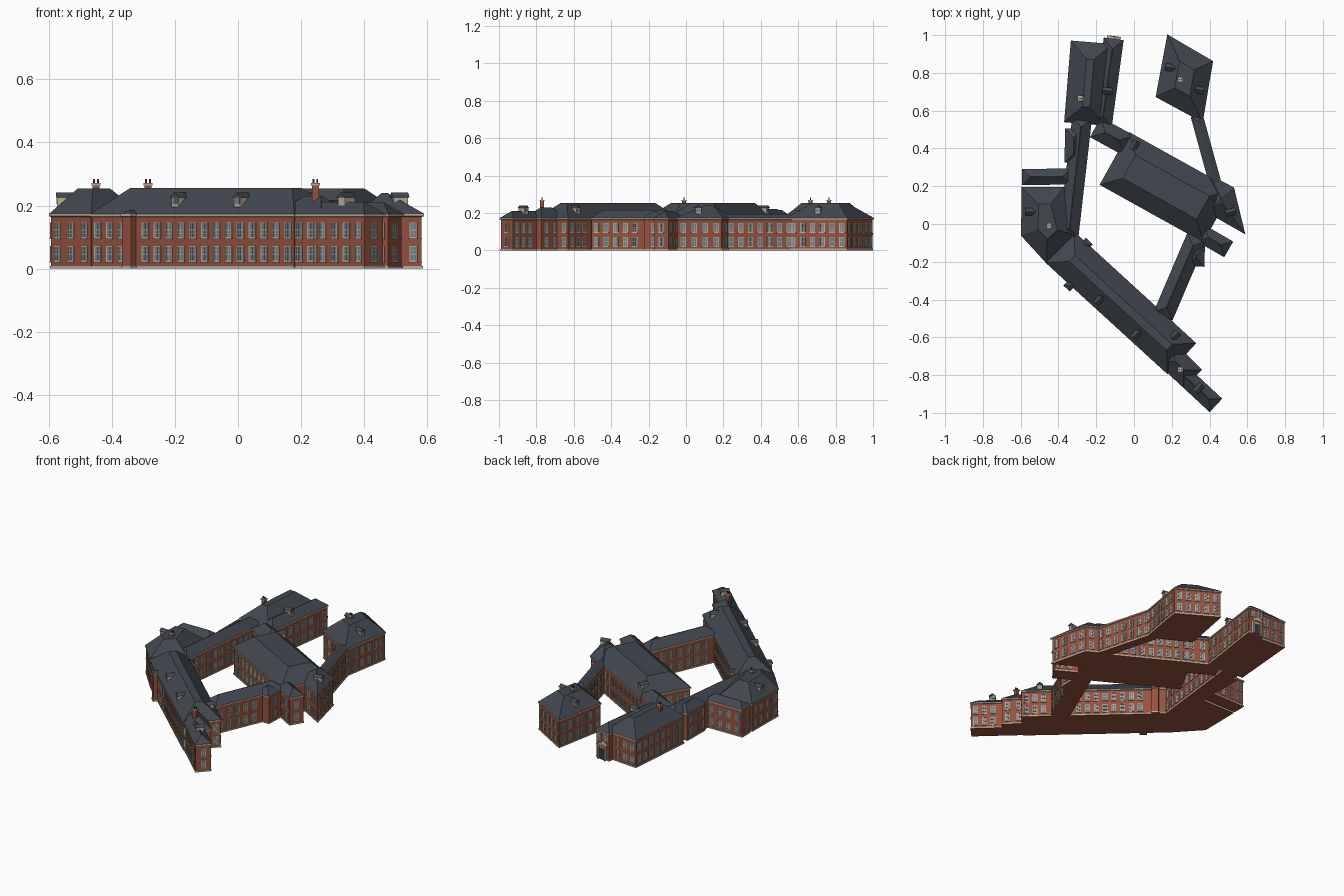
import bpy, bmesh
from math import atan2, pi
from mathutils import Vector, Matrix

if "Cube" in bpy.data.objects:
    bpy.data.objects.remove(bpy.data.objects["Cube"])

def material(name, rgb):
    m = bpy.data.materials.new(name)
    m.diffuse_color = (*rgb, 1)
    m.use_nodes = True
    m.node_tree.nodes["Principled BSDF"].inputs["Base Color"].default_value = m.diffuse_color
    return m

BRICK = material("brick", (0.30, 0.085, 0.05))
SLATE = material("slate", (0.055, 0.065, 0.08))
STONE = material("stone", (0.50, 0.42, 0.31))
GLASS = material("glass", (0.13, 0.22, 0.27))
DARK = material("dark_door", (0.03, 0.04, 0.05))
EAVE, RISE = 0.17, 0.085

# Straight wings: centre line start, end and width
STRIPS = {
    "long_wing": (-.39, -.125, .25, -.71, .214),
    "long_wing_step": (.17, -.68, .308, -.817, .127),
    "long_wing_tail": (.13, -.678, .43, -.957, .088),
    "west_stub": (-.588, .248, -.34, .252, .075),
    "west_link": (-.347, -.07, -.275, .56, .095),
    "west_link_bay": (-.32, .33, -.318, .5, .085),
    "northwest_block": (-.26, .535, -.225, .957, .21),
    "entrance_wing": (-.17, .525, -.108, .975, .096),
    "hall_link": (-.2, .51, -.03, .417, .11),
    "hall": (-.1, .345, .44, .045, .31),
    "hall_south_tip": (.355, -.05, .497, -.132, .086),
    "east_link": (.447, .155, .333, .57, .055),
    "southeast_link": (.155, -.485, .332, -.07, .1),
    "southeast_annex": (.325, -.22, .328, -.12, .085),
    "court_bay": (-.275, -.13, -.24, -.095, .04),
    "front_bay": (-.353, -.338, -.31, -.29, .037),
}

def axes(name):
    x0, y0, x1, y1, w = STRIPS[name]
    a, b = Vector((x0, y0)), Vector((x1, y1))
    u = (b - a).normalized()
    return a, b, u, Vector((-u.y, u.x)), w / 2

def strip(name):
    a, b, u, n, h = axes(name)
    return [a - n * h, b - n * h, b + n * h, a + n * h]

WINGS = {name: strip(name) for name in STRIPS}
# Irregular convex blocks
WINGS["west_block"] = [(-.59, .19), (-.593, -.06), (-.465, -.2), (-.31, -.06), (-.375, .19)]
WINGS["hall_east_block"] = [(.38, .07), (.582, -.045), (.525, .19), (.4, .255)]
WINGS["northeast_block"] = [(.12, .675), (.36, .545), (.413, .86), (.18, .996)]
WINGS = {name: [Vector(p) for p in poly] for name, poly in WINGS.items()}

def edges(poly):
    return list(zip(poly, poly[1:] + poly[:1]))

def inset(poly, d):
    out = []
    for a, b, c in zip(poly[-1:] + poly[:-1], poly, poly[1:] + poly[:1]):
        u, v = (b - a).normalized(), (c - b).normalized()
        n1, n2 = Vector((-u.y, u.x)), Vector((-v.y, v.x))
        out.append(b + (n1 + n2) * d / (1 + n1.dot(n2)))
    return out

def roof_inset(poly):
    d = RISE
    while any((q - p).dot(b - a) <= 0 for (a, b), (p, q) in zip(edges(poly), edges(inset(poly, d * 1.03)))):
        d -= 0.001
    return d

def inside(p, poly):
    return all((b - a).cross(p - a) > 0 for a, b in edges(poly))

def wing(name, poly, k):
    # plinth, wall, cornice and hipped roof as stacked rings
    d, e = roof_inset(poly), k * 0.00007
    rings = [(-.003, 0), (-.003, .008 + e), (0, .008 + e), (0, .163 + e), (-.005, .165 + e),
             (-.005, EAVE + .003 + e), (d, EAVE + d - e)]
    mats = [2, 2, 0, 2, 2, 1]
    bm = bmesh.new()
    loops = [[bm.verts.new((p.x, p.y, z)) for p in inset(poly, o)] for o, z in rings]
    for lower, upper, m in zip(loops, loops[1:], mats):
        for (a, b), (c, f) in zip(edges(lower), edges(upper)):
            bm.faces.new((a, b, f, c)).material_index = m
    bm.faces.new(loops[0][::-1])
    bm.faces.new(loops[-1]).material_index = 1
    vol = bm.calc_volume()
    me = bpy.data.meshes.new(name)
    bm.to_mesh(me)
    bm.free()
    for m in (BRICK, SLATE, STONE):
        me.materials.append(m)
    ob = bpy.data.objects.new(name, me)
    bpy.context.collection.objects.link(ob)
    return ob, vol

# Wings merged into one shell so no walls remain inside
built = [wing(nm, p, k) for k, (nm, p) in enumerate(WINGS.items())]
wings, total = [b[0] for b in built], sum(b[1] for b in built)
base = wings[0]
for ob in wings[1:]:
    mod = base.modifiers.new("join_" + ob.name, 'BOOLEAN')
    mod.operation, mod.solver, mod.object = 'UNION', 'EXACT', ob
bpy.context.view_layer.update()
merged = bpy.data.meshes.new_from_object(base.evaluated_get(bpy.context.evaluated_depsgraph_get()))
base.modifiers.clear()
bm = bmesh.new()
bm.from_mesh(merged)
if 0.55 * total < bm.calc_volume() < total:
    base.data = merged
    base.name = "building_shell"
    for ob in wings[1:]:
        bpy.data.objects.remove(ob)
bm.free()

# Detail parts gathered by name
parts = {}

def extrude(part, mat, M, pts, y0, y1):
    bm = parts.setdefault(part, (bmesh.new(), mat))[0]
    a = [bm.verts.new(M @ Vector((x, y0, z))) for x, z in pts]
    b = [bm.verts.new(M @ Vector((x, y1, z))) for x, z in pts]
    bm.faces.new(a)
    bm.faces.new(b[::-1])
    for (p, q), (r, s) in zip(edges(a), edges(b)):
        bm.faces.new((q, p, r, s))

def box(part, mat, M, x, w, y0, y1, z0, z1):
    extrude(part, mat, M, [(x - w, z0), (x + w, z0), (x + w, z1), (x - w, z1)], y0, y1)

def gable(part, mat, M, w, y0, y1, z, h):
    extrude(part, mat, M, [(-w, z), (w, z), (0, z + h)], y0, y1)

def place(p, z, ang):
    return Matrix.Translation((p[0], p[1], z)) @ Matrix.Rotation(ang, 4, 'Z')

# Sash windows along every exposed wall (local -y points outward)
def window(M):
    box("window_glass", GLASS, M, 0, .012, -.0015, .002, -.022, .022)
    for x in (-.0125, 0, .0125):
        box("window_frames", STONE, M, x, .0017 if x else .0008, -.003, .002, -.024, .024)
    for k in range(-2, 3):
        w, z = (.0006 if k % 2 else .0015), k * .0117
        box("window_frames", STONE, M, 0, .014, -.0028, .002, z - w, z + w)
    box("window_sills", STONE, M, 0, .016, -.005, .002, -.028, -.0245)

for name, poly in WINGS.items():
    others = [q for nm, q in WINGS.items() if nm != name]
    for i, (a, b) in enumerate(edges(poly)):
        u, length = (b - a).normalized(), (b - a).length
        n = int(length / 0.051)
        if name == "entrance_wing" and i == 1:
            continue
        for k in range(n):
            c = a + u * length * (k + .5) / n
            out = c + Vector((u.y, -u.x)) * .006
            if any(inside(out + u * s, q) for q in others for s in (-.018, 0, .018)):
                continue
            for z in (.047, .122):
                window(place(c, z, atan2(u.y, u.x)))

# Chimneys with cap and twin pots
for p in ((-.45, -.01), (-.285, .665), (.245, .765), (.245, -.77)):
    M = place(p, 0, 0)
    box("chimney_stacks", BRICK, M, 0, .011, -.011, .011, .19, .268)
    box("chimney_caps", STONE, M, 0, .014, -.014, .014, .264, .271)
    for s in (-.006, .006):
        box("chimney_pots", DARK, M, s, .003, -.003, .003, .271, .284)

# Dormers: pale cheek box, barred pane, small gabled roof
def dormer(M):
    box("dormer_walls", STONE, M, 0, .015, -.016, .03, -.01, .024)
    box("dormer_panes", GLASS, M, 0, .01, -.0175, -.015, .002, .021)
    box("dormer_bars", STONE, M, 0, .001, -.0185, -.015, .002, .021)
    gable("dormer_roofs", SLATE, M, .019, -.02, .035, .023, .015)

for name, t, side in (("long_wing", .39, -1), ("long_wing", .7, -1), ("long_wing", .88, 1),
                      ("long_wing_tail", .7, 1), ("entrance_wing", .4, -1), ("hall", .09, 1)):
    a, b, u, n, h = axes(name)
    p = a.lerp(b, t) + n * side * max(h - .035, .012)
    dormer(place(p, .203, atan2(u.y, u.x) + (pi if side > 0 else 0)))
for name, i in (("northeast_block", 1), ("northeast_block", 3), ("hall_east_block", 1), ("west_block", 0)):
    a, b = edges(WINGS[name])[i]
    u = (b - a).normalized()
    dormer(place((a + b) / 2 + Vector((-u.y, u.x)) * .035, .203, atan2(u.y, u.x)))

# Entrance portico on the north end
a, b, u, n, h = axes("entrance_wing")
M = place(b, 0, atan2(n.y, n.x))
box("entrance_surround", STONE, M, 0, .03, -.008, .005, 0, .085)
box("entrance_door", DARK, M, 0, .017, -.01, 0, 0, .068)
box("entrance_lintel", STONE, M, 0, .036, -.02, .003, .083, .093)
gable("entrance_pediment", STONE, M, .036, -.018, .003, .093, .019)
for s in (-.025, .025):
    box("entrance_columns", STONE, M, s, .005, -.018, 0, 0, .085)
    window(M @ Matrix.Translation((s, 0, .138)) @ Matrix.Scale(.9, 4))

for name, (bm, mat) in parts.items():
    bmesh.ops.recalc_face_normals(bm, faces=bm.faces[:])
    me = bpy.data.meshes.new(name)
    bm.to_mesh(me)
    bm.free()
    me.materials.append(mat)
    bpy.context.collection.objects.link(bpy.data.objects.new(name, me))
